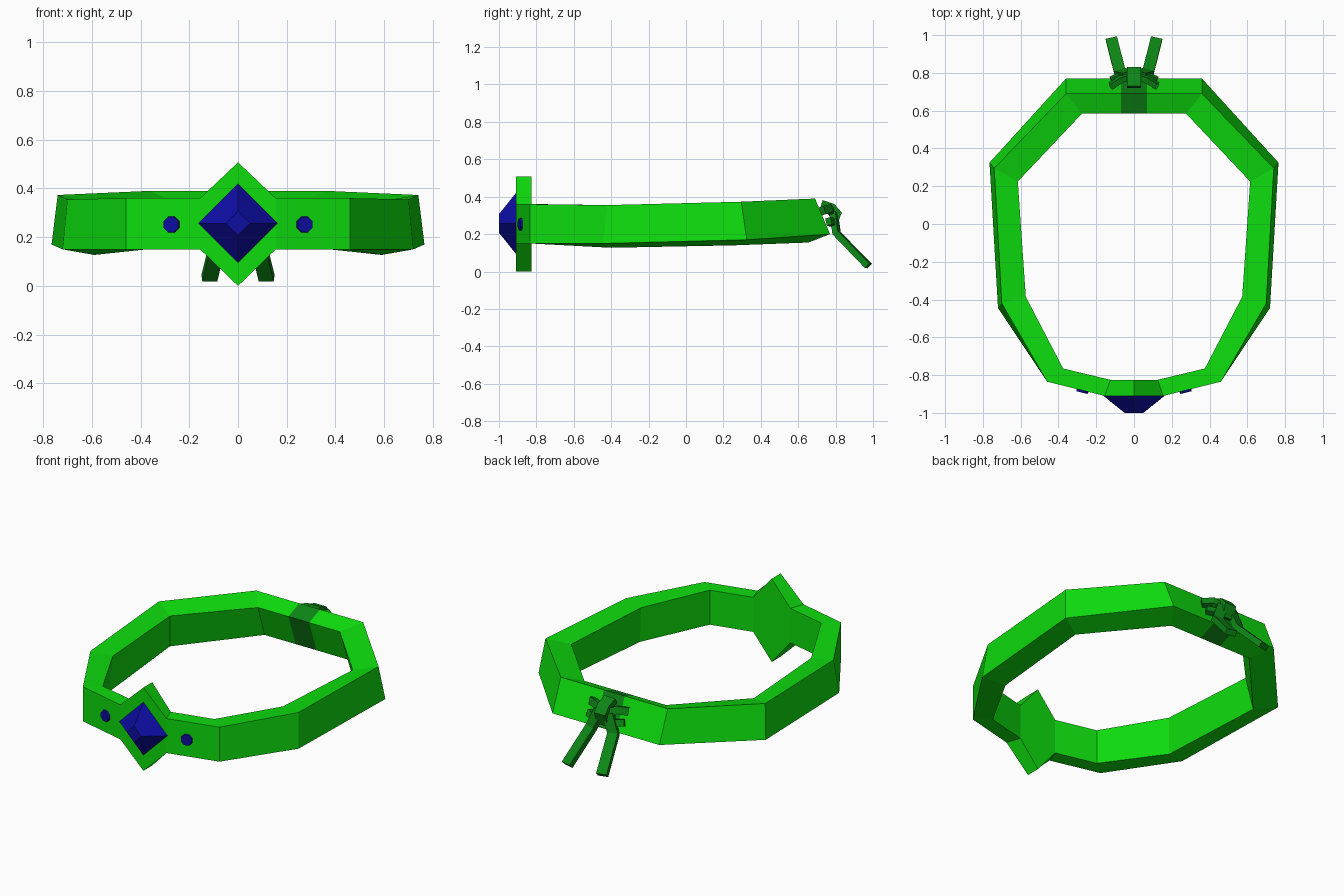
import bpy, bmesh, math
from mathutils import Vector, Matrix

if "Cube" in bpy.data.objects:
    bpy.data.objects.remove(bpy.data.objects["Cube"])


def material(name, rgb):
    m = bpy.data.materials.new(name)
    m.diffuse_color = (*rgb, 1)
    m.use_nodes = True
    m.node_tree.nodes["Principled BSDF"].inputs["Base Color"].default_value = m.diffuse_color
    return m


GREEN = material("bright green", (0.004, 0.72, 0.004))
DARK = material("dark green", (0.004, 0.24, 0.008))
BLUE = material("deep blue", (0.004, 0.004, 0.36))


def build(name, verts, faces, *mats):
    bm = bmesh.new()
    vs = [bm.verts.new(v) for v in verts]
    for f in faces:
        bm.faces.new([vs[i] for i in f])
    bmesh.ops.recalc_face_normals(bm, faces=bm.faces)
    me = bpy.data.meshes.new(name)
    bm.to_mesh(me)
    bm.free()
    for m in mats:
        me.materials.append(m)
    ob = bpy.data.objects.new(name, me)
    bpy.context.collection.objects.link(ob)
    return ob


def loft(rings, caps=True):
    """Vertices and faces joining equal-sized loops of points."""
    n = len(rings[0])
    verts = [p for r in rings for p in r]
    faces = [(k * n + i, k * n + (i + 1) % n, (k + 1) * n + (i + 1) % n, (k + 1) * n + i)
             for k in range(len(rings) - 1) for i in range(n)]
    if caps:
        faces += [tuple(range(n)), tuple(range(len(verts) - n, len(verts)))]
    return verts, faces


# Band: right-hand sections (outer top, outer bottom, inner bottom, inner top)
back = [(0.69, 0.39), (0.77, 0.20), (0.655, 0.155), (0.585, 0.35)]
right = [
    [(.155, -.91, .36), (.155, -.91, .15), (.125, -.825, .15), (.125, -.825, .36)],
    [(.46, -.835, .36), (.46, -.835, .15), (.375, -.765, .15), (.375, -.765, .36)],
    [(.70, -.42, .355), (.72, -.445, .15), (.59, -.40, .127), (.573, -.385, .345)],
    [(.74, .295, .373), (.765, .325, .17), (.64, .26, .14), (.615, .225, .345)],
    [(x, y, z) for x, (y, z) in zip((.36, .36, .28, .275), back)],
    [(.07, y, z) for y, z in back],
]
left = [[(-x, y, z) for x, y, z in s] for s in reversed(right)]
band = build("head_band", *loft(right + left, caps=False), GREEN, DARK)
for p in band.data.polygons:          # dark wrap at the middle of the back
    if abs(p.center.x) < 0.05 and p.center.y > 0:
        p.material_index = 1

# Front plate: pointed hexagon filling the gap in the band
def hexagon(w, y):
    return [(-w, y, .36), (0, y, .507), (w, y, .36), (w, y, .15), (0, y, 0), (-w, y, .15)]


v, f = loft([hexagon(.155, -.91), hexagon(.125, -.825)])
f = [q for i, q in enumerate(f) if i not in (2, 5)]   # sides meet the band
build("front_plate", v, f, GREEN)

# Large diamond gem with a small flat tip
def diamond(r, y, c=.257):
    return [(r, y, c), (0, y, c + r), (-r, y, c), (0, y, c - r)]


build("center_gem", *loft([diamond(.163, -.909), diamond(.05, -1.0)]), BLUE)

# Small round studs on the two slanted front faces
for side, label in ((1, "right"), (-1, "left")):
    n = Vector((side * .239, -.971, 0))
    t = Vector((.971, side * .239, 0))
    c = Vector((side * .273, -.881, .252))
    rings = [[c + n * d + t * r * math.cos(a) + Vector((0, 0, r * math.sin(a)))
              for a in (math.tau * (i + .5) / 8 for i in range(8))]
             for d, r in ((-.004, .037), (.012, .033))]
    build("small_stud_" + label, *loft(rings), BLUE)


# Cloth knot and tails
def strip(name, path, width_dir, width, thick):
    """Flat ribbon following a path."""
    path = [Vector(p) for p in path]
    rings = []
    for i, p in enumerate(path):
        d = (path[min(i + 1, len(path) - 1)] - path[max(i - 1, 0)]).normalized()
        w = Vector(width_dir)
        w = (w - d * w.dot(d)).normalized()
        h = d.cross(w) * thick / 2
        w = w * width / 2
        rings.append([p + w + h, p - w + h, p - w - h, p + w - h])
    build(name, *loft(rings), DARK)


for side, label in ((1, "right"), (-1, "left")):
    s = side
    strip("tie_tail_" + label,
          [(s * .03, .79, .31), (s * .075, .805, .205), (s * .118, .975, .03)],
          (1, s * -.2, 0), .062, .034)
    # short folds reaching sideways from the knot
    strip("upper_fold_" + label,
          [(s * .02, .785, .31), (s * .07, .765, .335), (s * .125, .73, .325)],
          (0, -.35, 1), .045, .03)
    strip("lower_fold_" + label,
          [(s * .02, .79, .28), (s * .07, .785, .262), (s * .12, .762, .268)],
          (0, -.35, 1), .04, .03)
strip("knot_center", [(0, .725, .365), (0, .785, .345), (0, .815, .315), (0, .79, .245)],
      (1, 0, 0), .075, .035)
